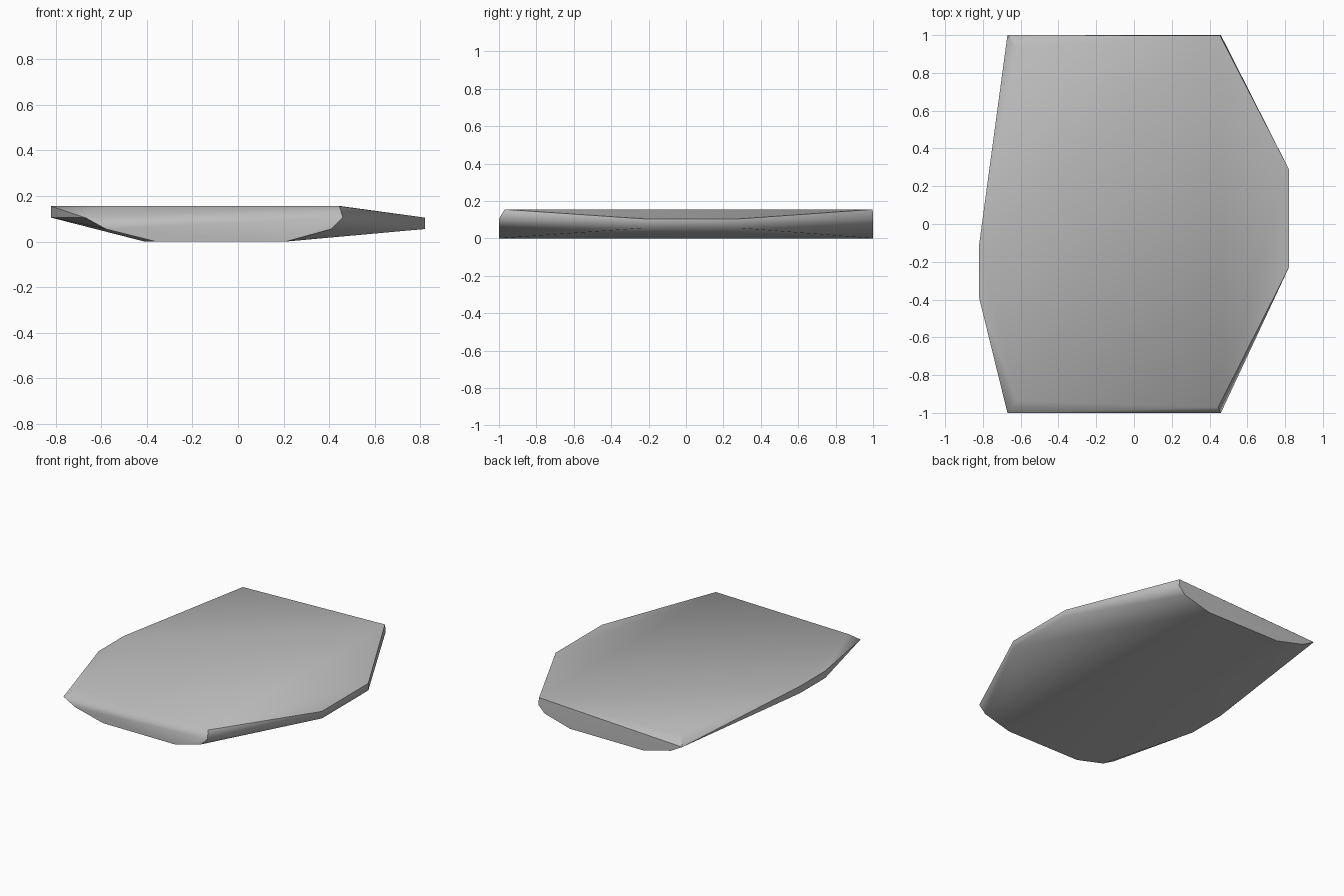
import bpy
import bmesh
from math import radians

cube = bpy.data.objects.get("Cube")
if cube:
    bpy.data.objects.remove(cube, do_unlink=True)

# Levels of the slab
BASE, LOW, MID, TOP = 0.0, 0.055, 0.105, 0.155

# Cross-section shared by the front and back ends (x, z)
end_profile = [(-0.67, MID), (-0.58, LOW), (-0.36, BASE),
               (0.21, BASE), (0.41, LOW), (0.46, MID)]
points = [(x, y, z) for y in (-1, 1) for x, z in end_profile]

# Chipped corners of the top face
points += [(-0.62, -0.935, TOP), (0.445, -0.97, TOP),
           (-0.62, 0.94, TOP), (0.455, 0.998, TOP)]

# Side edges and the belly on the narrow side
points += [(-0.82, y, z) for y in (-0.39, -0.11) for z in (MID, TOP)]
points += [(0.82, y, z) for y in (-0.23, 0.29) for z in (LOW, MID)]
points += [(-0.41, y, BASE) for y in (-0.39, -0.11)]

# Wrap the corners in a faceted stone
bm = bmesh.new()
for p in points:
    bm.verts.new(p)
hull = bmesh.ops.convex_hull(bm, input=bm.verts[:])
spare = {v for v in hull["geom_interior"] + hull["geom_unused"]
         if isinstance(v, bmesh.types.BMVert)}
bmesh.ops.delete(bm, geom=list(spare), context='VERTS')
bmesh.ops.dissolve_limit(bm, angle_limit=radians(0.5),
                         verts=bm.verts[:], edges=bm.edges[:])
bmesh.ops.recalc_face_normals(bm, faces=bm.faces[:])
mesh = bpy.data.meshes.new("flat_stone")
bm.to_mesh(mesh)
bm.free()
stone = bpy.data.objects.new("flat_stone", mesh)
bpy.context.collection.objects.link(stone)

# Grey stone colour
grey = bpy.data.materials.new("stone_grey")
grey.use_nodes = True
colour = (0.5, 0.5, 0.5, 1)
grey.diffuse_color = colour
grey.node_tree.nodes["Principled BSDF"].inputs["Base Color"].default_value = colour
mesh.materials.append(grey)

# Soft facets with crisp rims
bpy.ops.object.select_all(action='DESELECT')
stone.select_set(True)
bpy.context.view_layer.objects.active = stone
bpy.ops.object.shade_smooth_by_angle(angle=radians(42))
